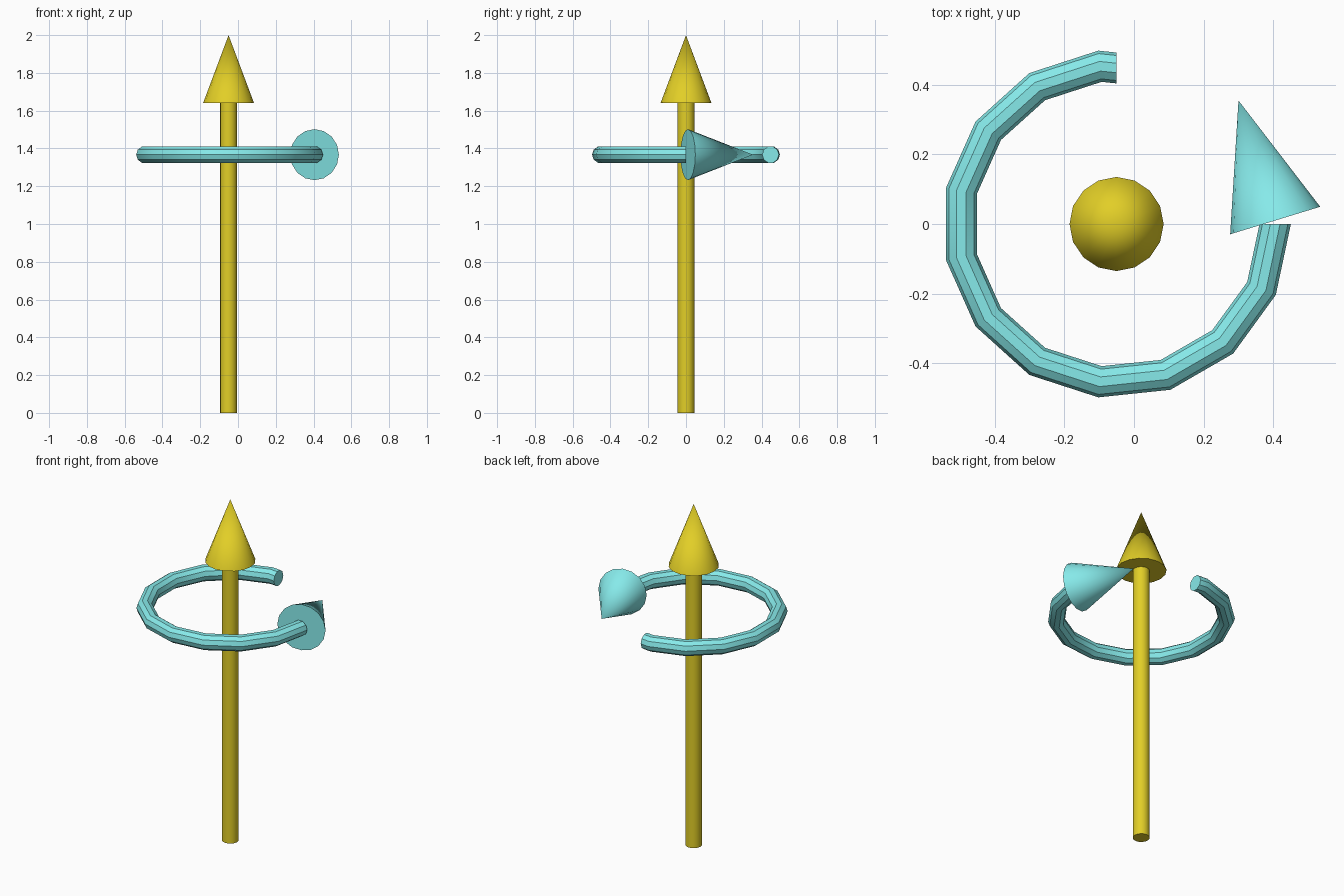
import bpy, bmesh
from math import radians, cos, sin, pi
from mathutils import Vector

if "Cube" in bpy.data.objects:
    bpy.data.objects.remove(bpy.data.objects["Cube"])

AXIS_X = -0.05


def material(name, color):
    m = bpy.data.materials.new(name)
    m.diffuse_color = color
    m.use_nodes = True
    m.node_tree.nodes["Principled BSDF"].inputs["Base Color"].default_value = m.diffuse_color
    return m


gold = material("gold", (0.76, 0.62, 0.02, 1))
cyan = material("cyan", (0.24, 0.82, 0.82, 1))


def finish(ob, name, mat):
    ob.name = name
    ob.data.materials.append(mat)
    bpy.ops.object.select_all(action='DESELECT')
    ob.select_set(True)
    bpy.context.view_layer.objects.active = ob
    bpy.ops.object.shade_smooth_by_angle(angle=radians(30))


def cone(name, base, direction, r1, r2, length, mat):
    d = Vector(direction).normalized()
    bpy.ops.mesh.primitive_cone_add(
        vertices=16, radius1=r1, radius2=r2, depth=length,
        location=Vector(base) + d * length / 2,
        rotation=d.to_track_quat('Z', 'Y').to_euler())
    finish(bpy.context.object, name, mat)


# straight arrow
cone("shaft", (AXIS_X, 0, 0), (0, 0, 1), 0.045, 0.045, 1.64, gold)
cone("shaft_tip", (AXIS_X, 0, 1.64), (0, 0, 1), 0.135, 0, 0.36, gold)

# three-quarter ring: 24 degree steps, last facet cut off at 270 degrees
R, T, SIDES, RING_Z = 0.455, 0.045, 10, 1.367
stations = [(-24 * k, 1.0) for k in range(12)]
stations.append((-270, cos(radians(12)) / cos(radians(6))))
bm = bmesh.new()
loops = []
for deg, f in stations:
    a = radians(deg)
    loop = []
    for j in range(SIDES):
        t = 2 * pi * j / SIDES
        r = (R + T * cos(t)) * f
        loop.append(bm.verts.new((AXIS_X + r * cos(a), r * sin(a), RING_Z + T * sin(t))))
    loops.append(loop)
for p, q in zip(loops, loops[1:]):
    for j in range(SIDES):
        k = (j + 1) % SIDES
        bm.faces.new((p[j], p[k], q[k], q[j]))
bm.faces.new(loops[0])
bm.faces.new(loops[-1])
bmesh.ops.recalc_face_normals(bm, faces=bm.faces)
mesh = bpy.data.meshes.new("turn_ring")
bm.to_mesh(mesh)
bm.free()
ring = bpy.data.objects.new("turn_ring", mesh)
bpy.context.collection.objects.link(ring)
finish(ring, "turn_ring", cyan)

# arrow head of the ring, leaning inward
cone("turn_tip", (0.405, 0.01, RING_Z), (cos(radians(107)), sin(radians(107)), 0),
     0.135, 0, 0.36, cyan)
